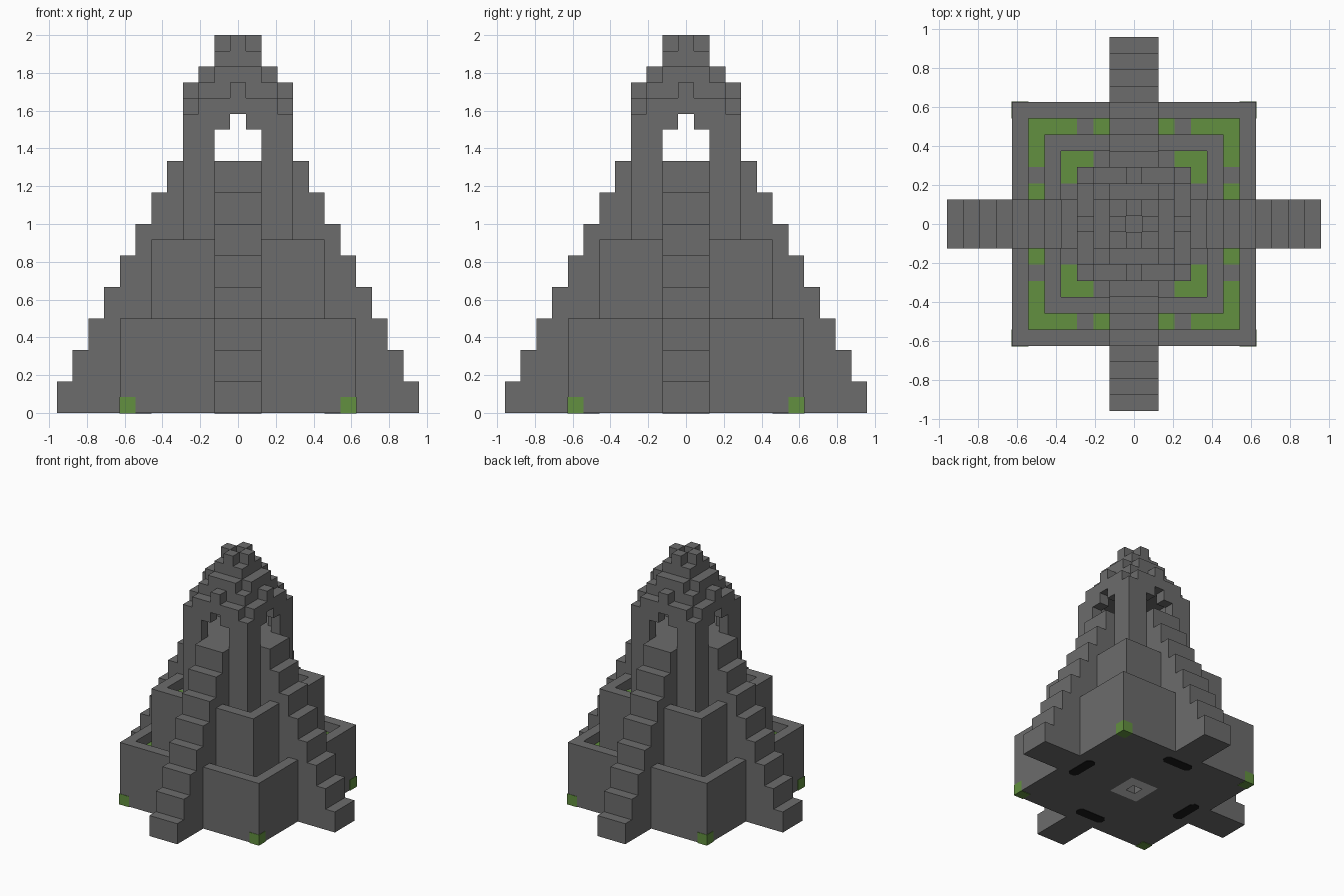
import bpy, bmesh
from math import pi
from mathutils import Matrix, Vector

U = 1 / 12      # one block
THIN = 0.04     # thickness of painted plates, in blocks

cube = bpy.data.objects.get("Cube")
if cube:
    bpy.data.objects.remove(cube, do_unlink=True)


def material(name, rgb):
    mat = bpy.data.materials.new(name)
    mat.use_nodes = True
    mat.diffuse_color = (*rgb, 1)
    mat.node_tree.nodes["Principled BSDF"].inputs["Base Color"].default_value = (*rgb, 1)
    return mat


stone = material("grey stone", (0.15, 0.15, 0.15))
grass = material("green grass", (0.122, 0.279, 0.05))
pale = material("pale stone", (0.6, 0.6, 0.6))
black = material("black slot", (0.01, 0.01, 0.01))


def finish(name, bm, *mats, fix_normals=True):
    if fix_normals:
        bmesh.ops.recalc_face_normals(bm, faces=bm.faces)
    bmesh.ops.scale(bm, vec=(U, U, U), verts=bm.verts)
    mesh = bpy.data.meshes.new(name)
    bm.to_mesh(mesh)
    bm.free()
    for mat in mats:
        mesh.materials.append(mat)
    obj = bpy.data.objects.new(name, mesh)
    bpy.context.collection.objects.link(obj)


def box(bm, low, high):
    low, high = Vector(low), Vector(high)
    size = Matrix.Diagonal((*(high - low), 1))
    return bmesh.ops.create_cube(
        bm, size=1, matrix=Matrix.Translation((low + high) / 2) @ size)["verts"]


def extrude_profile(bm, points, depth):
    """Extrude a closed profile of 3D points along a vector."""
    face = bm.faces.new([bm.verts.new(p) for p in points])
    moved = bmesh.ops.extrude_face_region(bm, geom=[face], use_keep_orig=True)["geom"]
    bmesh.ops.translate(bm, vec=depth, verts=[v for v in moved if isinstance(v, bmesh.types.BMVert)])


def four_sides(bm):
    """Repeat everything built on one side around the vertical axis."""
    source = bm.verts[:] + bm.edges[:] + bm.faces[:]
    for turn in range(1, 4):
        copy = bmesh.ops.duplicate(bm, geom=source)["geom"]
        bmesh.ops.rotate(bm, cent=(0, 0, 0), matrix=Matrix.Rotation(turn * pi / 2, 3, "Z"),
                         verts=[v for v in copy if isinstance(v, bmesh.types.BMVert)])


# Terraced body: square rings given as (half width, height)
bm = bmesh.new()
rings = []
for half, z in [(0.5, 1), (0.5, 0), (1.5, 0), (7.5, 0), (7.5, 6), (6.5, 6), (6.5, 5), (5.5, 5),
                (5.5, 11), (4.5, 11), (4.5, 10), (3.5, 10), (3.5, 16)]:
    rings.append([bm.verts.new((sx * half, sy * half, z))
                  for sx, sy in ((-1, -1), (1, -1), (1, 1), (-1, 1))])
for index, (a, b) in enumerate(zip(rings, rings[1:])):
    for i in range(4):
        j = (i + 1) % 4
        face = bm.faces.new((a[i], a[j], b[j], b[i]))
        face.material_index = 1 if index == 1 else 0
bm.faces.new(rings[0])
bm.faces.new(rings[-1])
finish("terraced_body", bm, stone, pale)

# Four stairways
bm = bmesh.new()
steps = [(3.5, 1), (7.5, 1), (7.5, 0)]
for i in range(8):
    steps += [(11.5 - i, 2 * i), (11.5 - i, 2 * i + 2)]
steps.append((3.5, 16))
extrude_profile(bm, [(r, -1.5, z) for r, z in steps], (0, 3, 0))
four_sides(bm)
finish("stairways", bm, stone)

# Shrine walls with a stepped arch and a raised gable block
bm = bmesh.new()
half_arch = [(2.5, 20), (2.5, 16), (1.5, 16), (1.5, 18), (0.5, 18), (0.5, 19)]
gable = [(0.5, 21), (0.5, 20)]
right = half_arch[::-1] + gable[::-1]
outline = right + [(-x, z) for x, z in reversed(right)]
extrude_profile(bm, [(x, -3.5, z) for x, z in outline], (0, 1, 0))
four_sides(bm)
finish("shrine_walls", bm, stone)

# Corner pillars
bm = bmesh.new()
box(bm, (2.5, 2.5, 16), (3.5, 3.5, 19))
four_sides(bm)
finish("corner_pillars", bm, stone)

# Stepped roof with cross-shaped tier
bm = bmesh.new()
for x, y, low, high in [(2.5, 2.5, 19, 21), (2.5, 1.5, 21, 22), (1.5, 2.5, 21, 22), (1.5, 1.5, 22, 23)]:
    box(bm, (-x, -y, low), (x, y, high))
finish("stepped_roof", bm, stone)

# Crown blocks around the open centre
bm = bmesh.new()
box(bm, (0.5, -0.5, 23), (1.5, 0.5, 24))
four_sides(bm)
finish("roof_crown", bm, stone)

# Grass beds on the two terraces
bm = bmesh.new()
for outer, start, z in [(6.5, 3.5, 5), (4.5, 2.5, 10)]:
    top = z + THIN
    box(bm, (outer - 1, start, z), (outer, outer, top))
    box(bm, (outer - 1, -outer + 1, z), (outer, -start, top))
for side in (-2.5, 1.5):
    box(bm, (5.5, side, 5), (6.5, side + 1, 5 + THIN))
four_sides(bm)
finish("grass_beds", bm, grass)

# Mossy blocks at the foot of the base corners
bm = bmesh.new()
box(bm, (6.5, 6.5, -THIN), (7.5 + THIN, 7.5 + THIN, 1))
four_sides(bm)
finish("mossy_corners", bm, grass)

# Dark slots under the base
bm = bmesh.new()
box(bm, (5.5, -1.5, -THIN), (6.5, 1.5, THIN))
upright = [e for e in bm.edges if abs(e.verts[0].co.z - e.verts[1].co.z) > THIN]
bmesh.ops.bevel(bm, geom=upright, offset=0.3, segments=1, affect="EDGES")
four_sides(bm)
finish("underside_slots", bm, black)
